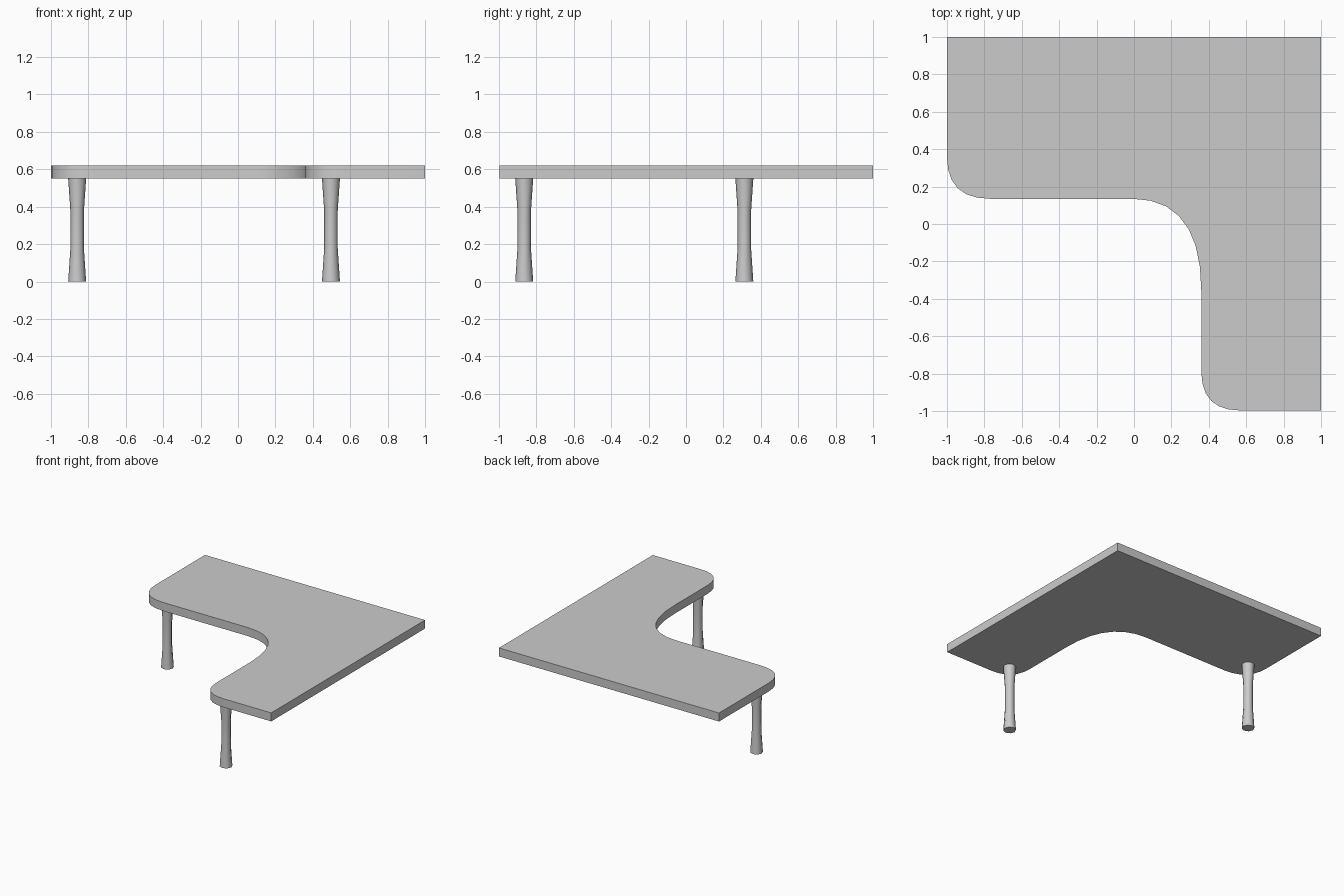
import bpy, bmesh, math
from mathutils import Vector

if "Cube" in bpy.data.objects:
    bpy.data.objects.remove(bpy.data.objects["Cube"])


def make_object(name, bm):
    bmesh.ops.recalc_face_normals(bm, faces=bm.faces)
    mesh = bpy.data.meshes.new(name)
    bm.to_mesh(mesh)
    bm.free()
    ob = bpy.data.objects.new(name, mesh)
    bpy.context.collection.objects.link(ob)
    bpy.ops.object.select_all(action='DESELECT')
    ob.select_set(True)
    bpy.context.view_layer.objects.active = ob
    bpy.ops.object.shade_smooth_by_angle(angle=math.radians(50))
    return ob


def rounded(start, corner, end, steps=6):
    a, c, b = Vector(start), Vector(corner), Vector(end)
    ts = [i / steps for i in range(steps + 1)]
    return [a * (1 - t) ** 2 + c * 2 * t * (1 - t) + b * t * t for t in ts]


# L-shaped worktop with rounded front corners and a curved inner corner
outline = [Vector((-1, 1)), Vector((1, 1)), Vector((1, -0.997))]
outline += rounded((0.57, -0.997), (0.36, -0.997), (0.36, -0.79))
outline += rounded((0.36, -0.36), (0.36, 0.135), (-0.01, 0.135), 7)
outline += rounded((-0.77, 0.135), (-1, 0.135), (-1, 0.36))

bm = bmesh.new()
face = bm.faces.new([bm.verts.new((p.x, p.y, 0.55)) for p in outline])
top = bmesh.ops.extrude_face_region(bm, geom=[face])
bmesh.ops.translate(bm, vec=(0, 0, 0.07),
                    verts=[v for v in top["geom"] if isinstance(v, bmesh.types.BMVert)])
make_object("worktop", bm)

# Waisted legs: (radius, height) profile turned around the vertical
PROFILE = [(0.048, 0), (0.036, 0.18), (0.036, 0.375), (0.048, 0.55)]
SIDES = 8


def leg(name, x, y):
    bm = bmesh.new()
    rings = []
    for r, z in PROFILE:
        angles = [math.tau * i / SIDES for i in range(SIDES)]
        rings.append([bm.verts.new((x + r * math.cos(a), y + r * math.sin(a), z))
                      for a in angles])
    for lo, hi in zip(rings, rings[1:]):
        for i in range(SIDES):
            j = (i + 1) % SIDES
            bm.faces.new((lo[i], lo[j], hi[j], hi[i]))
    bm.faces.new(rings[0])
    bm.faces.new(rings[-1])
    make_object(name, bm)


leg("left_leg", -0.86, 0.312)
leg("right_leg", 0.497, -0.865)
